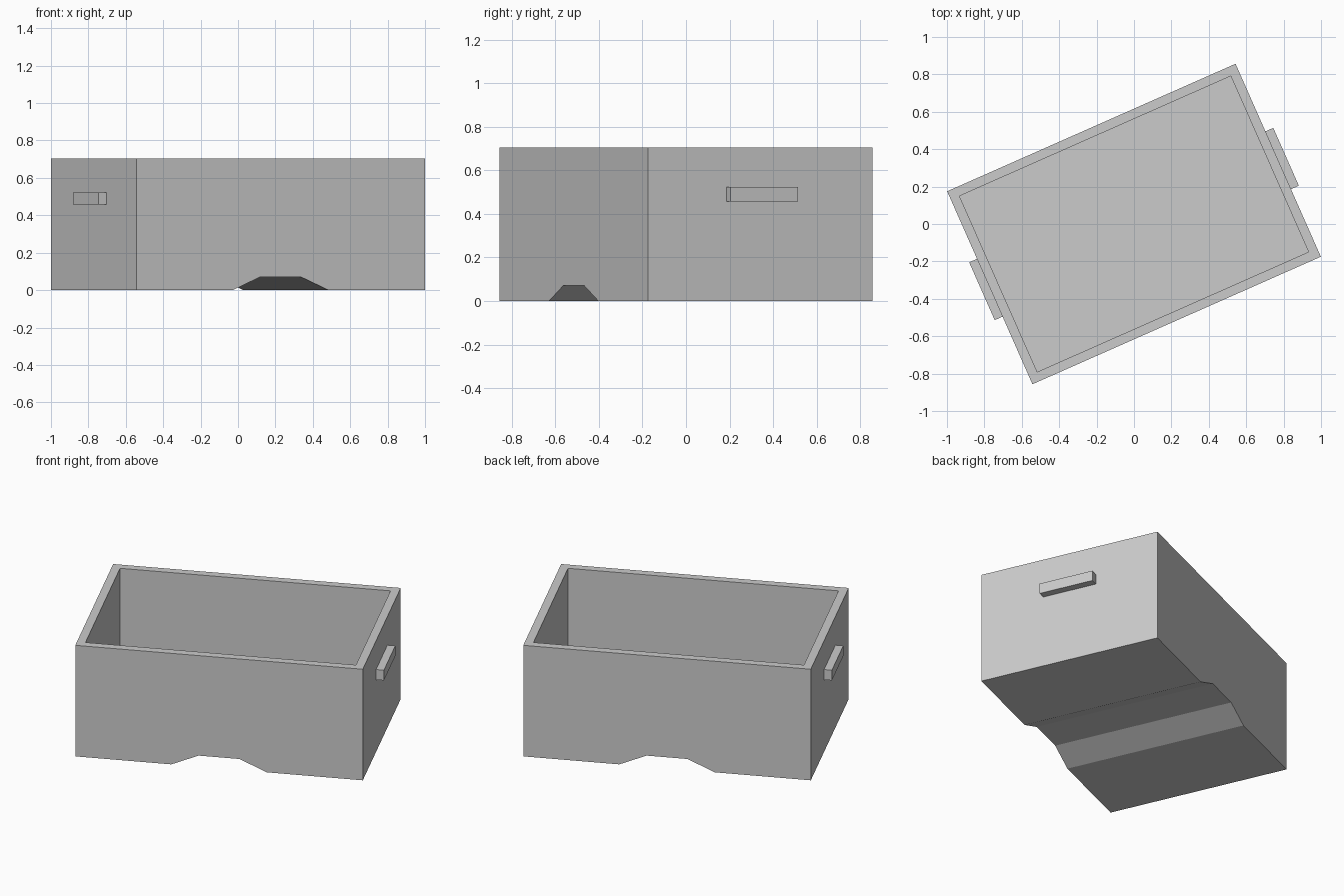
import bpy, bmesh, math
from mathutils import Matrix

if "Cube" in bpy.data.objects:
    bpy.data.objects.remove(bpy.data.objects["Cube"], do_unlink=True)

# Main dimensions
LENGTH, WIDTH, HEIGHT = 1.686, 1.128, 0.705
WALL, FLOOR = 0.05, 0.12
TURN = Matrix.Rotation(math.radians(23.85), 4, 'Z')

grey = bpy.data.materials.new("plain grey")
grey.use_nodes = True
colour = (0.6, 0.6, 0.6, 1)
grey.diffuse_color = colour
grey.node_tree.nodes["Principled BSDF"].inputs["Base Color"].default_value = colour


def finish(bm, name):
    """Turn the part to the crate's angle and add it to the scene."""
    bmesh.ops.recalc_face_normals(bm, faces=bm.faces)
    bm.transform(TURN)
    mesh = bpy.data.meshes.new(name)
    bm.to_mesh(mesh)
    bm.free()
    mesh.materials.append(grey)
    obj = bpy.data.objects.new(name, mesh)
    bpy.context.collection.objects.link(obj)


# Crate: side profile with the notched underside, extruded across the width
L, W = LENGTH / 2, WIDTH / 2
profile = [(-L, 0), (-0.28, 0), (-0.12, 0.07), (0.12, 0.07),
           (0.28, 0), (L, 0), (L, HEIGHT), (-L, HEIGHT)]
bm = bmesh.new()
face = bm.faces.new([bm.verts.new((x, -W, z)) for x, z in profile])
side = bmesh.ops.extrude_face_region(bm, geom=[face])
bmesh.ops.translate(bm, vec=(0, WIDTH, 0),
                    verts=[v for v in side["geom"] if isinstance(v, bmesh.types.BMVert)])
bmesh.ops.recalc_face_normals(bm, faces=bm.faces)

# Hollow: inset the top into a rim, then push its middle down to the floor
top = [f for f in bm.faces if f.normal.z > 0.9]
bmesh.ops.inset_region(bm, faces=top, thickness=WALL, use_even_offset=True)
well = bmesh.ops.extrude_face_region(bm, geom=top)
bmesh.ops.delete(bm, geom=top, context='FACES_ONLY')
bmesh.ops.translate(bm, vec=(0, 0, FLOOR - HEIGHT),
                    verts=[v for v in well["geom"] if isinstance(v, bmesh.types.BMVert)])
finish(bm, "crate_body")

# Handle bars on both ends
for sign, name in ((1, "left_handle"), (-1, "right_handle")):
    bm = bmesh.new()
    place = Matrix.Translation((sign * (L + 0.018), 0, 0.49))
    bmesh.ops.create_cube(bm, size=1, matrix=place @ Matrix.Diagonal((0.056, 0.338, 0.065, 1)))
    finish(bm, name)
